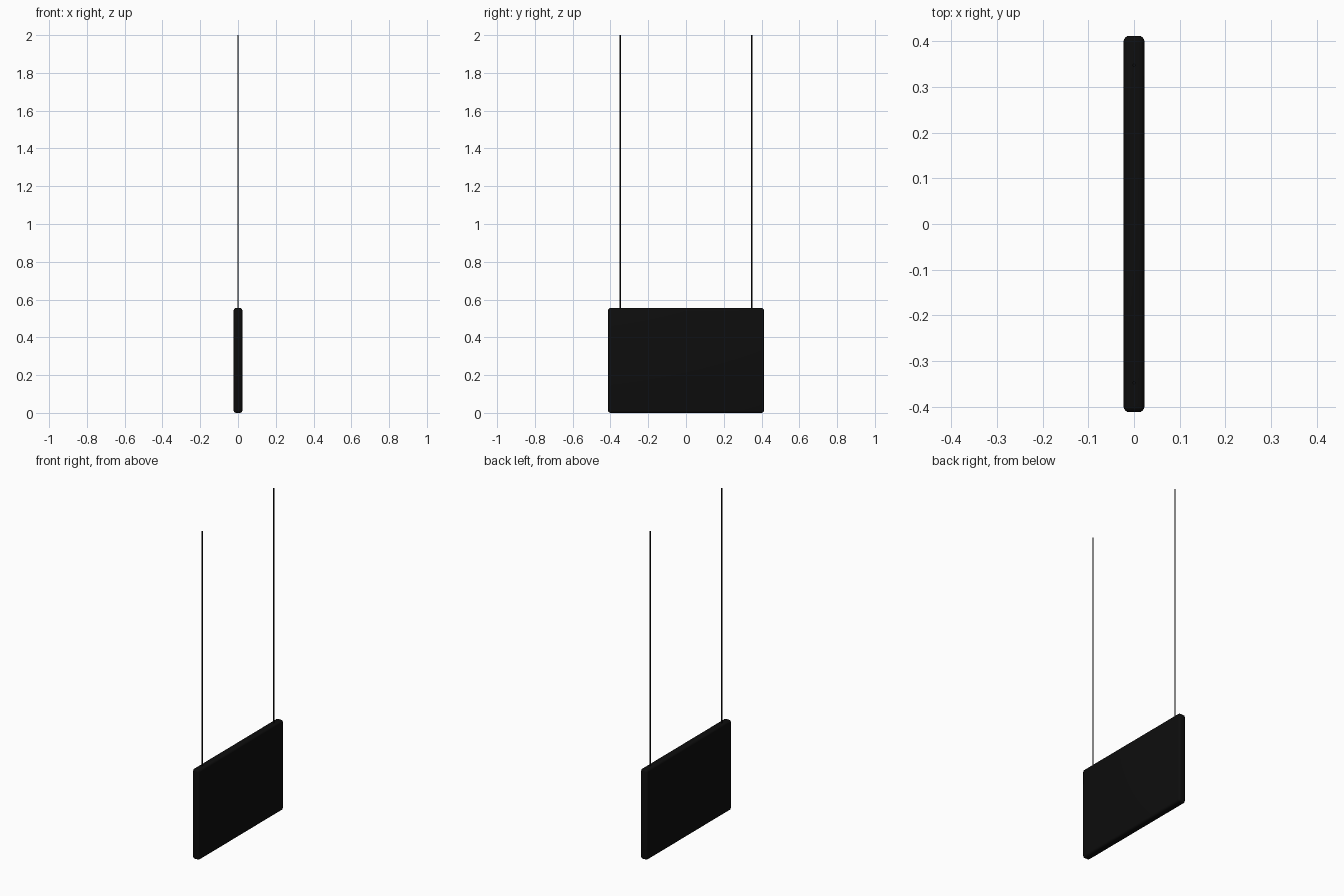
import bpy

if "Cube" in bpy.data.objects:
    bpy.data.objects.remove(bpy.data.objects["Cube"])

W, D, H = 0.046, 0.825, 0.555   # panel thickness, length, height
CABLE_Y, CABLE_R, TOP = 0.348, 0.0035, 2.0

black = bpy.data.materials.new("black")
black.diffuse_color = (0.004, 0.004, 0.004, 1)
black.use_nodes = True
black.node_tree.nodes["Principled BSDF"].inputs["Base Color"].default_value = black.diffuse_color


def finish(obj, name):
    obj.name = name
    obj.data.materials.append(black)
    bpy.ops.object.shade_smooth_by_angle()


# Hanging panel with rounded edges
bpy.ops.mesh.primitive_cube_add(size=1, location=(0, 0, H / 2))
panel = bpy.context.object
panel.scale = (W, D, H)
bpy.ops.object.transform_apply(location=False, rotation=False, scale=True)
bevel = panel.modifiers.new("rounded_edges", 'BEVEL')
bevel.width = 0.013
bevel.segments = 4
bpy.ops.object.modifier_apply(modifier=bevel.name)
finish(panel, "hanging_panel")

# Two suspension cables, sunk slightly into the panel top
bottom = H - 0.01
for side, name in ((-1, "front_cable"), (1, "back_cable")):
    bpy.ops.mesh.primitive_cylinder_add(
        vertices=16, radius=CABLE_R, depth=TOP - bottom,
        location=(0, side * CABLE_Y, (TOP + bottom) / 2))
    finish(bpy.context.object, name)
